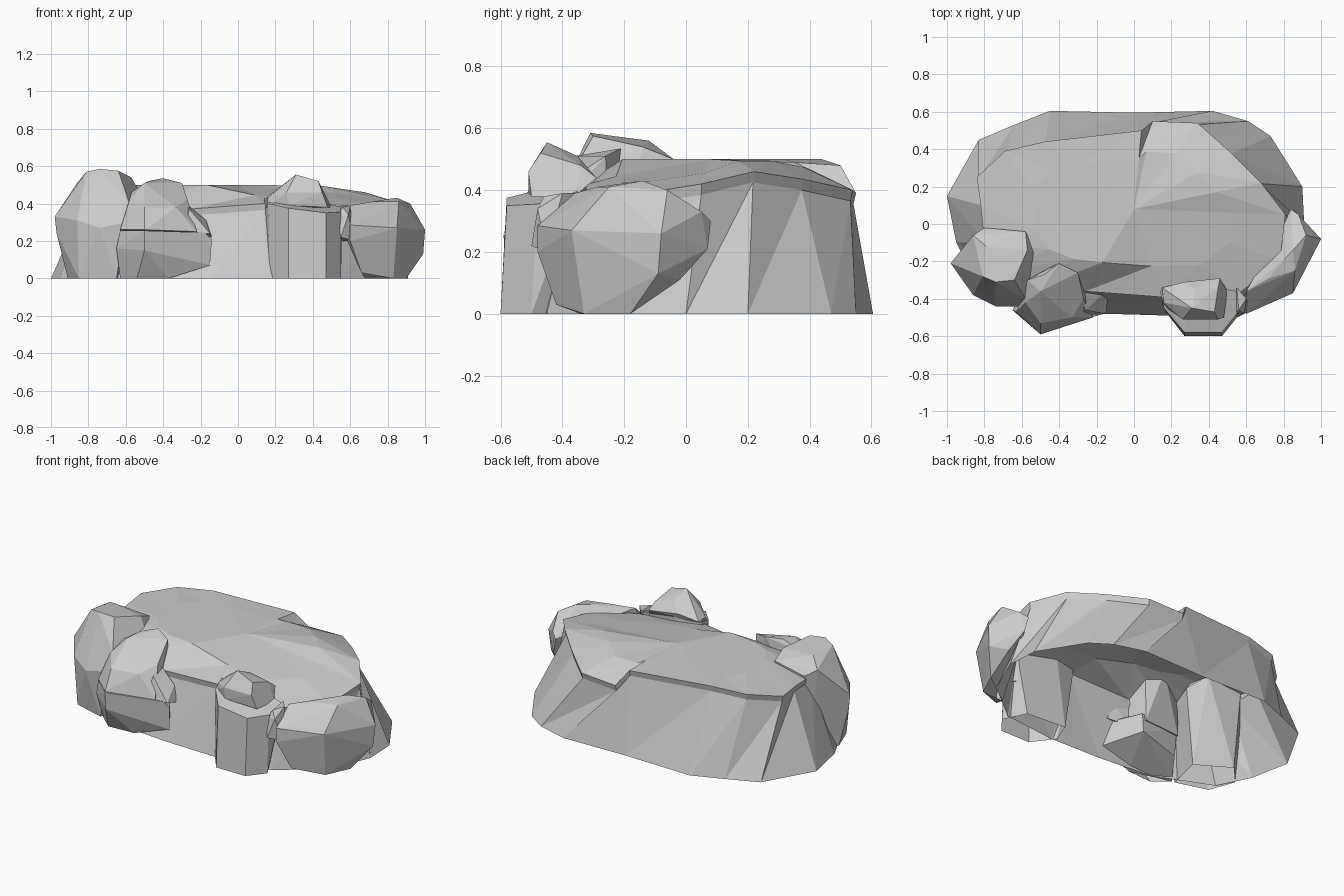
import bpy, bmesh
from mathutils import Vector


def finish(bm, name):
    bmesh.ops.recalc_face_normals(bm, faces=bm.faces)
    me = bpy.data.meshes.new(name)
    bm.to_mesh(me)
    bm.free()
    ob = bpy.data.objects.new(name, me)
    bpy.context.collection.objects.link(ob)
    return ob


def boulder(name, pts):
    """Faceted rock: convex hull of a few corner points, open underneath."""
    bm = bmesh.new()
    for p in pts:
        bm.verts.new(p)
    bmesh.ops.convex_hull(bm, input=bm.verts)
    loose = [v for v in bm.verts if not v.link_faces]
    bmesh.ops.delete(bm, geom=loose, context='VERTS')
    bmesh.ops.recalc_face_normals(bm, faces=bm.faces)
    under = [f for f in bm.faces if all(v.co.z < 0.001 for v in f.verts)]
    bmesh.ops.delete(bm, geom=under, context='FACES')
    bmesh.ops.dissolve_limit(bm, angle_limit=0.1, verts=bm.verts, edges=bm.edges)
    return finish(bm, name)


# Plateau columns: base x, y; rim x, y, z; height of the inner ring
columns = [
    (.91, 0, .81, .05, .42, .455), (.90, .2, .68, .22, .46, .495), (.73, .47, .52, .38, .435, .495),
    (.61, .55, .34, .54, .40, .475), (.42, .605, .10, .55, .39, .475), (0, .595, .04, .50, .48, .49),
    (-.45, .605, -.48, .44, .50, .50), (-.64, .53, -.69, .39, .485, .50), (-.83, .45, -.84, .25, .46, .50),
    (-1, .15, -.82, .10, .46, .50), (-.95, -.1, -.8, -.1, .45, .50), (-.85, -.3, -.7, -.25, .43, .50),
    (-.5, -.45, -.5, -.33, .42, .50), (-.15, -.48, -.26, -.36, .37, .50), (.2, -.49, .14, -.39, .40, .445),
    (.55, -.45, .55, -.38, .36, .425), (.8, -.25, .78, -.2, .38, .43)]

bm = bmesh.new()
mid = Vector((.0, .08, .5))
rings = [[], [], [], []]
for bx, by, rx, ry, rz, iz in columns:
    inner = Vector((rx, ry, 0)).lerp(mid, .35)
    inner.z = iz
    for ring, co in zip(rings, [(bx, by, 0), (rx * .99, ry * .985, rz - .035), (rx, ry, rz), inner]):
        ring.append(bm.verts.new(co))
n = len(columns)
for lo, hi in zip(rings, rings[1:]):
    for i in range(n):
        j = (i + 1) % n
        bm.faces.new((lo[i], lo[j], hi[j]))
        bm.faces.new((lo[i], hi[j], hi[i]))
c = bm.verts.new(mid)
for i in range(n):
    bm.faces.new((rings[3][i], rings[3][(i + 1) % n], c))
finish(bm, "plateau")

# Tall rock at the left
boulder("left_boulder", [
    (-.81, -.28, .57), (-.74, -.31, .585), (-.64, -.30, .575), (-.57, -.14, .54), (-.79, -.12, .56),
    (-.98, -.21, .33), (-.93, -.17, .41), (-.86, -.06, .51), (-.80, -.02, .47), (-.58, -.04, .50),
    (-.52, -.16, .45), (-.58, -.40, .40), (-.86, -.38, .31), (-.74, -.44, .27), (-.60, -.44, .30),
    (-.97, -.21, .24), (-.91, -.2, 0), (-.85, -.36, 0), (-.65, -.42, 0), (-.6, -.2, 0), (-.8, -.08, 0)])

# Stacked pair at the left front
boulder("front_boulder_upper", [
    (-.48, -.27, .52), (-.40, -.21, .535), (-.30, -.26, .51), (-.27, -.40, .42), (-.50, -.36, .51),
    (-.57, -.30, .46), (-.58, -.42, .42), (-.50, -.53, .38), (-.33, -.50, .38), (-.25, -.42, .32),
    (-.63, -.47, .26), (-.50, -.59, .26), (-.22, -.50, .25), (-.3, -.25, .2), (-.55, -.27, .2)])
boulder("front_boulder_lower", [
    (-.63, -.47, .255), (-.50, -.59, .255), (-.18, -.485, .245), (-.14, -.47, .21), (-.15, -.46, .07),
    (-.65, -.46, .16), (-.50, -.585, .15), (-.63, -.42, 0), (-.54, -.50, 0), (-.37, -.49, 0),
    (-.28, -.25, .12), (-.28, -.26, .24), (-.55, -.28, .24), (-.55, -.30, .08)])
boulder("front_small_rock", [
    (-.29, -.36, .41), (-.17, -.38, .31), (-.26, -.46, .37), (-.15, -.48, .24), (-.29, -.50, .24),
    (-.14, -.40, .22), (-.27, -.36, .2)])

# Column with a cap stone at the right front
boulder("front_column", [
    (.14, -.36, .43), (.16, -.45, .40), (.27, -.58, .375), (.47, -.58, .35), (.55, -.48, .355),
    (.56, -.36, .38), (.3, -.32, .44), (.17, -.47, 0), (.27, -.60, 0), (.47, -.60, 0),
    (.55, -.50, 0), (.48, -.36, 0), (.22, -.34, 0)])
boulder("column_cap", [
    (.31, -.45, .555), (.43, -.47, .52), (.33, -.35, .51), (.45, -.34, .48), (.15, -.34, .43),
    (.16, -.42, .43), (.27, -.31, .46), (.46, -.29, .44), (.26, -.51, .46), (.45, -.51, .46),
    (.48, -.50, .38), (.27, -.51, .39), (.15, -.43, .38), (.5, -.36, .38)])

# Broad rock at the right end
boulder("right_boulder", [
    (.60, -.36, .39), (.72, -.29, .41), (.81, -.18, .425), (.85, -.14, .43), (.92, -.06, .40),
    (.88, .05, .33), (.84, .08, .30), (1, -.08, .26), (.85, -.37, .27), (.60, -.48, .285),
    (.60, -.37, .37), (.86, -.25, .41), (.60, -.48, .20), (.82, -.37, .17), (.99, -.09, .13),
    (.86, .07, .21), (.9, -.02, .11), (.57, -.42, .23), (.66, -.42, .03), (.90, -.18, 0),
    (.83, -.33, 0), (.68, -.34, 0)])
boulder("right_small_rock", [
    (.55, -.34, .39), (.60, -.40, .39), (.59, -.48, .34), (.53, -.48, .33), (.56, -.46, .38),
    (.55, -.50, .22), (.62, -.45, .2), (.54, -.38, .2)])
